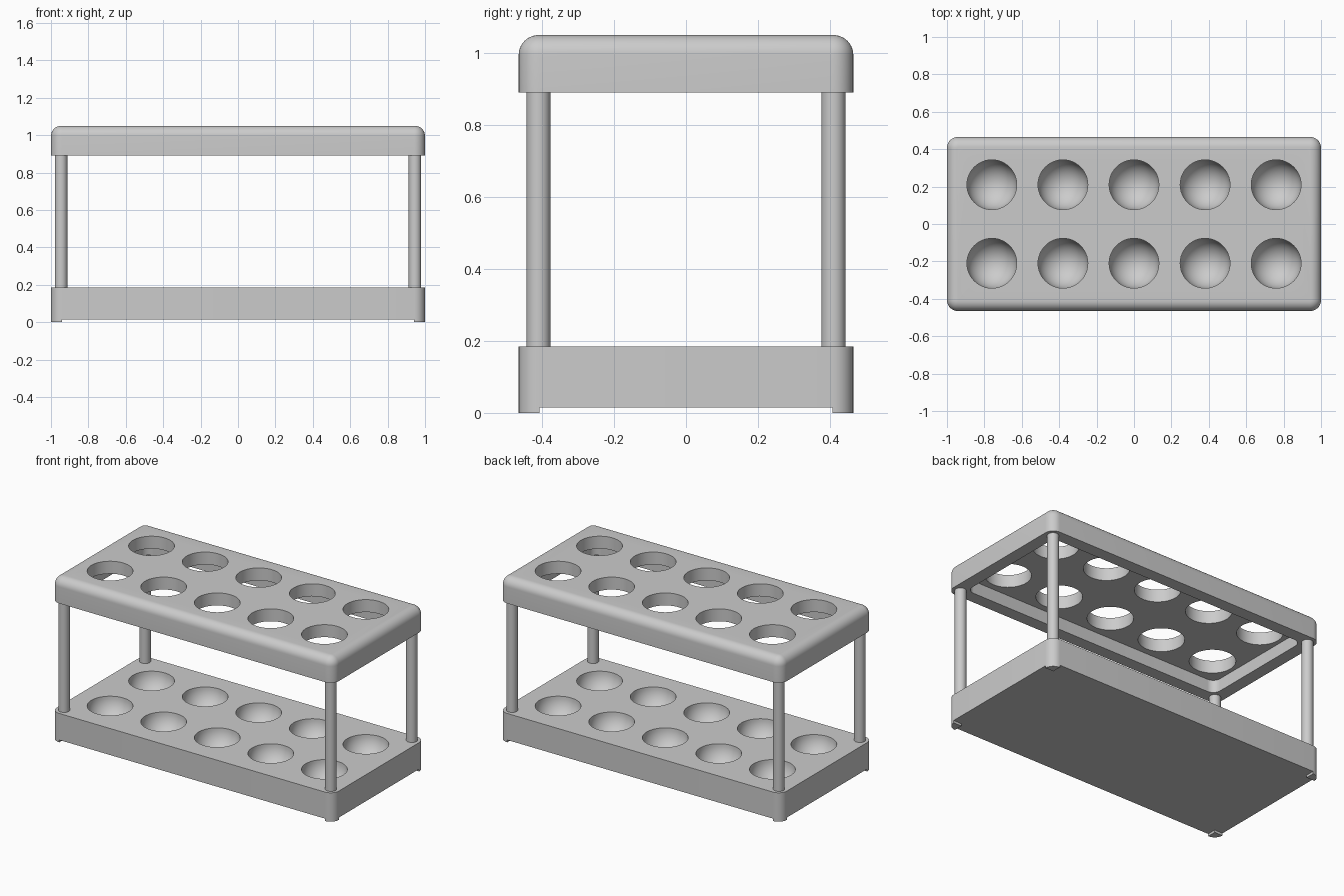
import bpy, bmesh, math
from mathutils import Matrix

if "Cube" in bpy.data.objects:
    bpy.data.objects.remove(bpy.data.objects["Cube"])

HX, HY = 1.0, 0.465      # half length and half width of the rack
R = 0.058                # corner radius in plan
COLS = [-0.76, -0.38, 0, 0.38, 0.76]
ROWS = [-0.21, 0.21]
HOLE = 0.133


def rounded_ring(bm, inset, radius, z, n=10):
    verts = []
    for k, (sx, sy) in enumerate([(1, 1), (-1, 1), (-1, -1), (1, -1)]):
        cx, cy = sx * (HX - inset - radius), sy * (HY - inset - radius)
        for i in range(n + 1):
            a = math.pi / 2 * (k + i / n)
            verts.append(bm.verts.new((cx + radius * math.cos(a), cy + radius * math.sin(a), z)))
    return verts


def finish(bm, name):
    bmesh.ops.recalc_face_normals(bm, faces=bm.faces)
    me = bpy.data.meshes.new(name)
    bm.to_mesh(me)
    bm.free()
    ob = bpy.data.objects.new(name, me)
    bpy.context.collection.objects.link(ob)
    return ob


def loft(name, rings):
    """Closed body through rounded rectangles given as (inset, radius, z)."""
    bm = bmesh.new()
    loops = [rounded_ring(bm, *r) for r in rings]
    for a, b in zip(loops, loops[1:]):
        for i in range(len(a)):
            j = (i + 1) % len(a)
            bm.faces.new((a[i], a[j], b[j], b[i]))
    bm.faces.new(loops[0])
    bm.faces.new(loops[-1])
    return finish(bm, name)


def activate(ob):
    bpy.ops.object.select_all(action='DESELECT')
    ob.select_set(True)
    bpy.context.view_layer.objects.active = ob


def smooth(ob):
    activate(ob)
    bpy.ops.object.shade_smooth_by_angle(angle=math.radians(35))


def cut(ob, cutter):
    cutter.hide_render = True
    mod = ob.modifiers.new("holes", 'BOOLEAN')
    mod.operation = 'DIFFERENCE'
    mod.solver = 'EXACT'
    mod.object = cutter
    activate(ob)
    bpy.ops.object.modifier_apply(modifier=mod.name)
    bpy.data.objects.remove(cutter)


def hole_cutter(name, z, bowl):
    bm = bmesh.new()
    for x in COLS:
        for y in ROWS:
            m = Matrix.Translation((x, y, z))
            if bowl:
                bmesh.ops.create_uvsphere(bm, u_segments=48, v_segments=24, radius=HOLE, matrix=m)
            else:
                bmesh.ops.create_cone(bm, cap_ends=True, segments=48, radius1=HOLE,
                                      radius2=HOLE, depth=0.4, matrix=m)
    return finish(bm, name)


# Top tray: hollow underside, rim, rounded upper edge, through holes
F = 0.055
rings = [(0.08, 0.05, 0.97), (0.08, 0.05, 0.89), (0, R, 0.89)]
for i in range(11):
    a = math.pi / 2 * i / 10
    d = F * (1 - math.cos(a))
    rings.append((d, R - d, 1.05 - F + F * math.sin(a)))
top = loft("top_tray", rings)
cut(top, hole_cutter("tray_hole_cutter", 1.0, False))
smooth(top)

# Base: solid block with round-bottomed cups
base = loft("base", [(0, R, 0.015), (0, R, 0.185)])
cut(base, hole_cutter("cup_cutter", 0.185, True))
smooth(base)

# Posts and feet at the four corners
for sx, side in ((-1, "left"), (1, "right")):
    for sy, end in ((-1, "front"), (1, "back")):
        bm = bmesh.new()
        bmesh.ops.create_cone(bm, cap_ends=True, segments=32, radius1=0.0335, radius2=0.0335,
                              depth=0.72, matrix=Matrix.Translation((sx * 0.946, sy * 0.41, 0.54)))
        smooth(finish(bm, f"{end}_{side}_post"))

        # foot: quarter disc following the base corner
        bm = bmesh.new()
        cx, cy = HX - R, HY - R
        outline = [(cx, cy)] + [(cx + R * math.cos(math.pi / 20 * i), cy + R * math.sin(math.pi / 20 * i))
                                for i in range(11)]
        face = bm.faces.new([bm.verts.new((sx * x, sy * y, 0)) for x, y in outline])
        ext = bmesh.ops.extrude_face_region(bm, geom=[face], use_keep_orig=True)
        for v in ext["geom"]:
            if isinstance(v, bmesh.types.BMVert):
                v.co.z = 0.015
        smooth(finish(bm, f"{end}_{side}_foot"))
